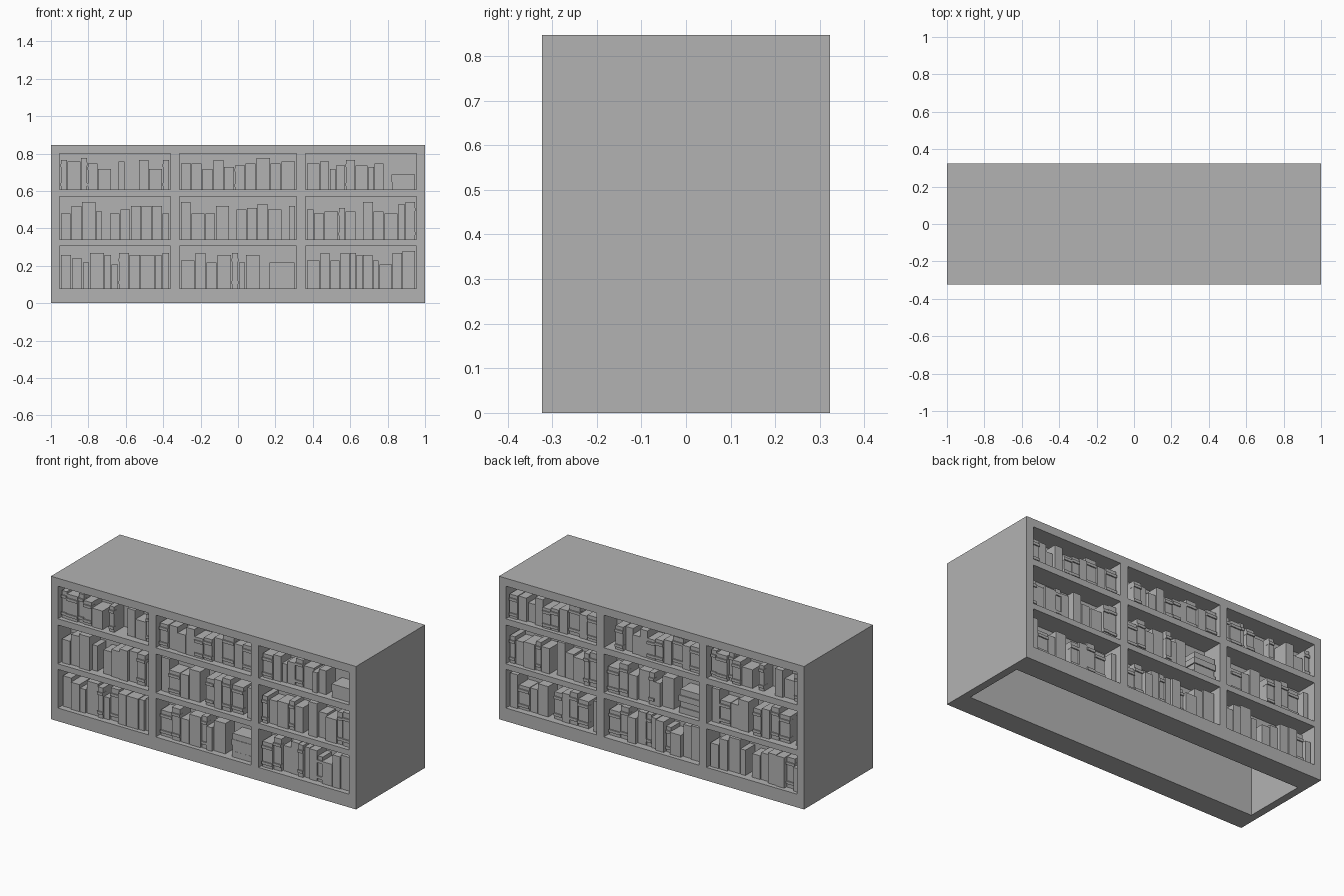
import bpy, bmesh, random
from mathutils import Matrix, Vector

random.seed(4)
cube = bpy.data.objects.get("Cube")
if cube:
    bpy.data.objects.remove(cube, do_unlink=True)

# One plain grey for everything
grey = bpy.data.materials.new("plain_grey")
grey.use_nodes = True
GREY = (0.45, 0.45, 0.45, 1)
grey.diffuse_color = GREY
grey.node_tree.nodes["Principled BSDF"].inputs["Base Color"].default_value = GREY

HALF_Y, HEIGHT = 0.323, 0.847
NICHE = 0.125          # niche depth
COLUMNS = [(-0.955, -0.362), (-0.313, 0.313), (0.362, 0.955)]
ROWS = [(0.607, 0.80), (0.34, 0.57), (0.078, 0.307)]
COLUMN_NAMES = ["left", "middle", "right"]
ROW_NAMES = ["top", "centre", "bottom"]

# Each book: size letter, height in hundredths, b for a banded spine.
# A dash is a gap, s is a stack of books lying flat.
SIZES = {"n": 0.035, "m": 0.054, "w": 0.072, "s": 0.14}
SHELVES = [
    ["n16b w15b n17b m14b w11 -n n15b -w m16 w11 n16b",
     "m14b m14 m11 m16 m12b m13b m14 w17b m14 w15b",
     "w14b m15 n11 m13 m16b w13 n12 m14 -n s08"],
    ["m14 m18 w20 n15 -n m14 m16 m18 m18 m18b n14",
     "m20 w14b m14 w18 -n m16b m17 m19b w16b -n n18",
     "n16b m14 w15 n17b m15 -n m20 m15 w14 n19b m20b"],
    ["m18 m16 n14 w19 n18b n13 m19b m18 w18 n18 n19",
     "w15b m19b m14 w18 n19b n14 w18 -n s14",
     "w15b m19b m15 m19 n19b n18 m18 n15b w13 m19 w20"],
]
# The back reuses the same rows of books in another order
BACK = [
    [SHELVES[0][1], "-m " + SHELVES[0][1], SHELVES[0][0]],
    [SHELVES[1][2], SHELVES[2][1], SHELVES[1][1]],
    [SHELVES[1][1], SHELVES[2][2], SHELVES[1][0]],
]


def add_box(bm, low, high):
    low, high = Vector(low), Vector(high)
    size = Matrix.Diagonal((*(high - low), 1))
    bmesh.ops.create_cube(bm, size=1, matrix=Matrix.Translation((low + high) / 2) @ size)


def make_object(name, bm):
    mesh = bpy.data.meshes.new(name)
    bm.to_mesh(mesh)
    bm.free()
    mesh.materials.append(grey)
    obj = bpy.data.objects.new(name, mesh)
    bpy.context.collection.objects.link(obj)
    return obj


# Cabinet: a block with niches on both long sides and a hollow underside
bm = bmesh.new()
add_box(bm, (-1, -HALF_Y, 0), (1, HALF_Y, HEIGHT))
cabinet = make_object("cabinet", bm)

bm = bmesh.new()
add_box(bm, (-0.955, -0.188, -0.1), (0.955, 0.188, 0.80))
for x0, x1 in COLUMNS:
    for z0, z1 in ROWS:
        for side in (-1, 1):
            inner, outer = side * (HALF_Y - NICHE), side * (HALF_Y + 0.1)
            add_box(bm, (x0, min(inner, outer), z0), (x1, max(inner, outer), z1))
cutter = make_object("niche_cutter", bm)
cutter.hide_render = True

boolean = cabinet.modifiers.new("niches", "BOOLEAN")
boolean.object = cutter
boolean.operation = "DIFFERENCE"
boolean.solver = "EXACT"
bpy.context.view_layer.update()
carved = bpy.data.meshes.new_from_object(
    cabinet.evaluated_get(bpy.context.evaluated_depsgraph_get()))
cabinet.modifiers.clear()
cabinet.data = carved
bpy.data.objects.remove(cutter, do_unlink=True)


def add_book(bm, x0, x1, z0, height, banded):
    front = -HALF_Y + random.uniform(0.022, 0.045)
    back = -HALF_Y + NICHE
    add_box(bm, (x0, front, z0), (x1, back, z0 + height))
    # Raised bands across the spine
    if banded:
        for level in (0.17, 0.8):
            z = z0 + height * level
            add_box(bm, (x0 - 0.001, front - 0.007, z - 0.008),
                    (x1 + 0.001, front + 0.03, z + 0.008))


def add_stack(bm, x0, x1, z0, height):
    count = round(height / 0.04)
    for i in range(count):
        shift = random.uniform(0, 0.012)
        step = height / count
        add_box(bm, (x0 + shift, -HALF_Y + 0.02 + shift, z0 + i * step),
                (x1 - shift / 2, -HALF_Y + NICHE, z0 + (i + 1) * step))


def fill_niche(name, text, column, row, turn):
    bm = bmesh.new()
    books = text.split()
    (x0, x1), (z0, z1) = column, row
    widths = [SIZES[b.strip("-")[0]] for b in books]
    scale = (x1 - x0 - 0.012) / sum(widths)
    x = x0 + 0.006
    for book, width in zip(books, widths):
        end = x + width * scale
        if book[0] != "-":
            height = min(int(book[1:3]) / 100, z1 - z0 - 0.015)
            if book[0] == "s":
                add_stack(bm, x, end, z0, height)
            else:
                add_book(bm, x + 0.002, end - 0.002, z0, height, book.endswith("b"))
        x = end
    if turn:
        bmesh.ops.rotate(bm, verts=bm.verts, matrix=Matrix.Diagonal((-1, -1, 1)))
    make_object(name, bm)


# Books in every niche, front and back
for face, layout, turn in (("front", SHELVES, False), ("back", BACK, True)):
    for r, row in enumerate(ROWS):
        for c, column in enumerate(COLUMNS):
            name = f"{face}_books_{ROW_NAMES[r]}_{COLUMN_NAMES[c]}"
            fill_niche(name, layout[r][c], column, row, turn)
